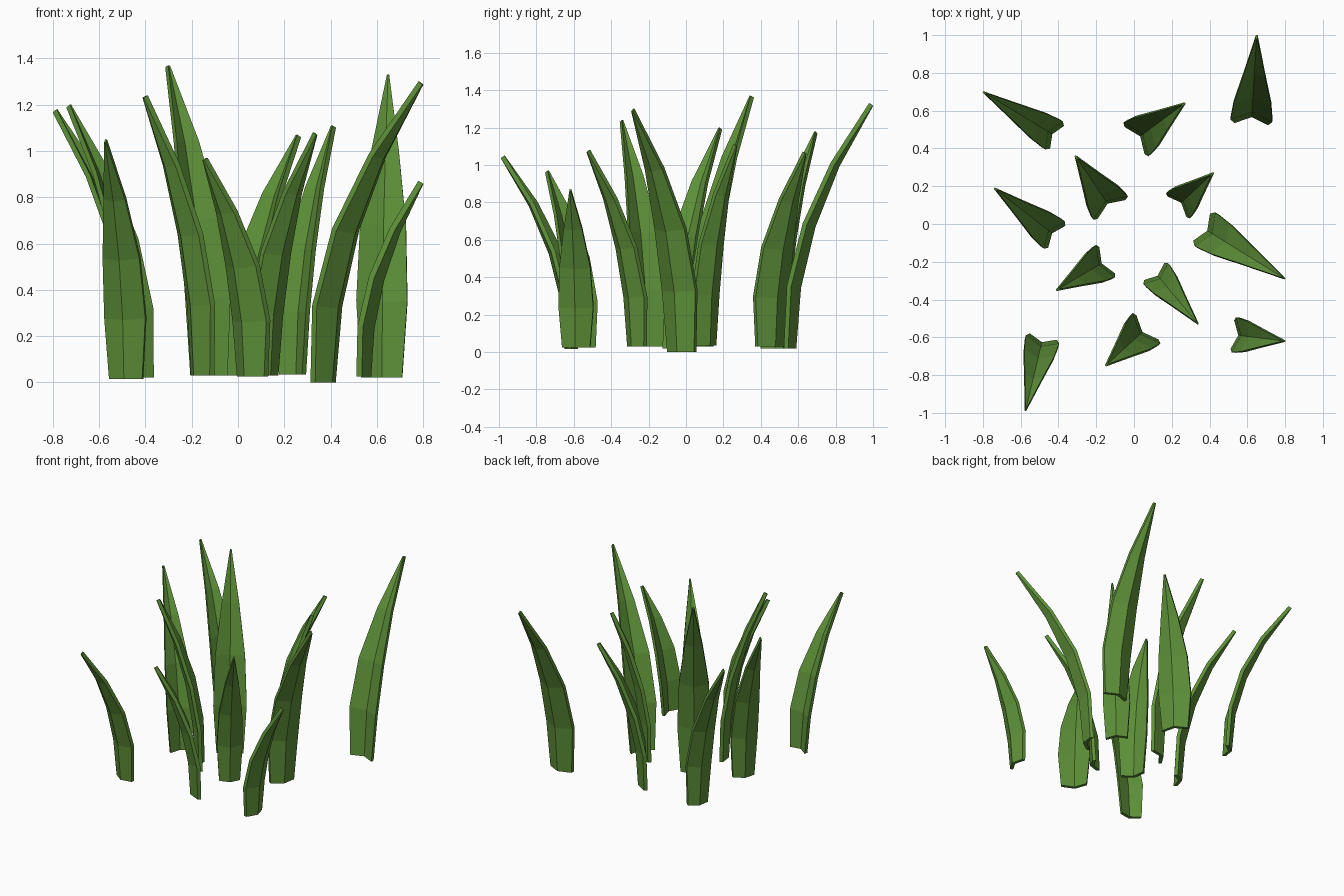
import bpy, bmesh
from mathutils import Vector

if "Cube" in bpy.data.objects:
    bpy.data.objects.remove(bpy.data.objects["Cube"])

green = bpy.data.materials.new("leaf_green")
green.diffuse_color = (0.11, 0.28, 0.04, 1)
green.use_nodes = True
green.node_tree.nodes["Principled BSDF"].inputs["Base Color"].default_value = green.diffuse_color

# Width profile along a blade (fraction of height, fraction of half width)
PROFILE = [(0, 0.92), (0.25, 1.14), (0.5, 1.02), (0.75, 0.6), (1, 0.05)]
FOLD = 0.42        # depth of the V fold relative to half width
THICK = 0.024


def blade(name, foot, tip, foot_z, half_width):
    """Folded, outward-curving blade with a closed V-shaped cross-section."""
    foot, end = Vector((*foot, 0)), Vector((tip[0], tip[1], 0))
    lean = (end - foot).normalized()
    side = Vector((-lean.y, lean.x, 0))
    root = foot + lean * half_width * FOLD
    run = (end - root).length - THICK * 0.8
    rise = tip[2] - foot_z
    up = Vector((0, 0, 1))
    bm = bmesh.new()
    rings = []
    for t, w in PROFILE:
        ridge = root + lean * run * t * t + up * (foot_z + rise * t)
        tangent = (lean * 2 * run * t + up * rise).normalized()
        out = side.cross(tangent)
        if out.dot(lean) < 0:
            out = -out
        hw = half_width * w
        inner = [ridge + side * hw * s - out * hw * FOLD * abs(s) for s in (-1, 0, 1)]
        outer = [p + out * THICK for p in reversed(inner)]
        rings.append([bm.verts.new(p) for p in inner + outer])
    for a, b in zip(rings, rings[1:]):
        for i in range(6):
            j = (i + 1) % 6
            bm.faces.new((a[i], a[j], b[j], b[i]))
    # End caps, two quads each
    for r in (rings[0], rings[-1]):
        bm.faces.new((r[0], r[1], r[4], r[5]))
        bm.faces.new((r[1], r[2], r[3], r[4]))
    bmesh.ops.recalc_face_normals(bm, faces=bm.faces)
    mesh = bpy.data.meshes.new(name)
    bm.to_mesh(mesh)
    bm.free()
    mesh.materials.append(green)
    obj = bpy.data.objects.new(name, mesh)
    bpy.context.collection.objects.link(obj)


# foot xy, tip xyz, foot height, half width
BLADES = [
    ((-0.405, 0.458), (-0.80, 0.70, 1.18), 0.02, 0.077),
    ((0.00, 0.44), (0.27, 0.64, 1.07), 0.03, 0.097),
    ((0.62, 0.525), (0.65, 1.00, 1.33), 0.02, 0.097),
    ((-0.117, 0.074), (-0.31, 0.36, 1.37), 0.03, 0.097),
    ((0.225, 0.09), (0.42, 0.27, 1.11), 0.035, 0.08),
    ((-0.407, -0.07), (-0.74, 0.19, 1.20), 0.02, 0.08),
    ((0.355, -0.015), (0.80, -0.29, 1.30), 0.0, 0.092),
    ((-0.14, -0.19), (-0.41, -0.35, 1.24), 0.03, 0.087),
    ((0.105, -0.25), (0.34, -0.53, 1.08), 0.03, 0.075),
    ((0.074, -0.545), (-0.15, -0.75, 0.97), 0.025, 0.095),
    ((0.518, -0.585), (0.80, -0.62, 0.87), 0.025, 0.082),
    ((-0.48, -0.593), (-0.575, -0.99, 1.05), 0.015, 0.08),
]
for i, b in enumerate(BLADES):
    blade(f"grass_blade_{i + 1}", *b)
